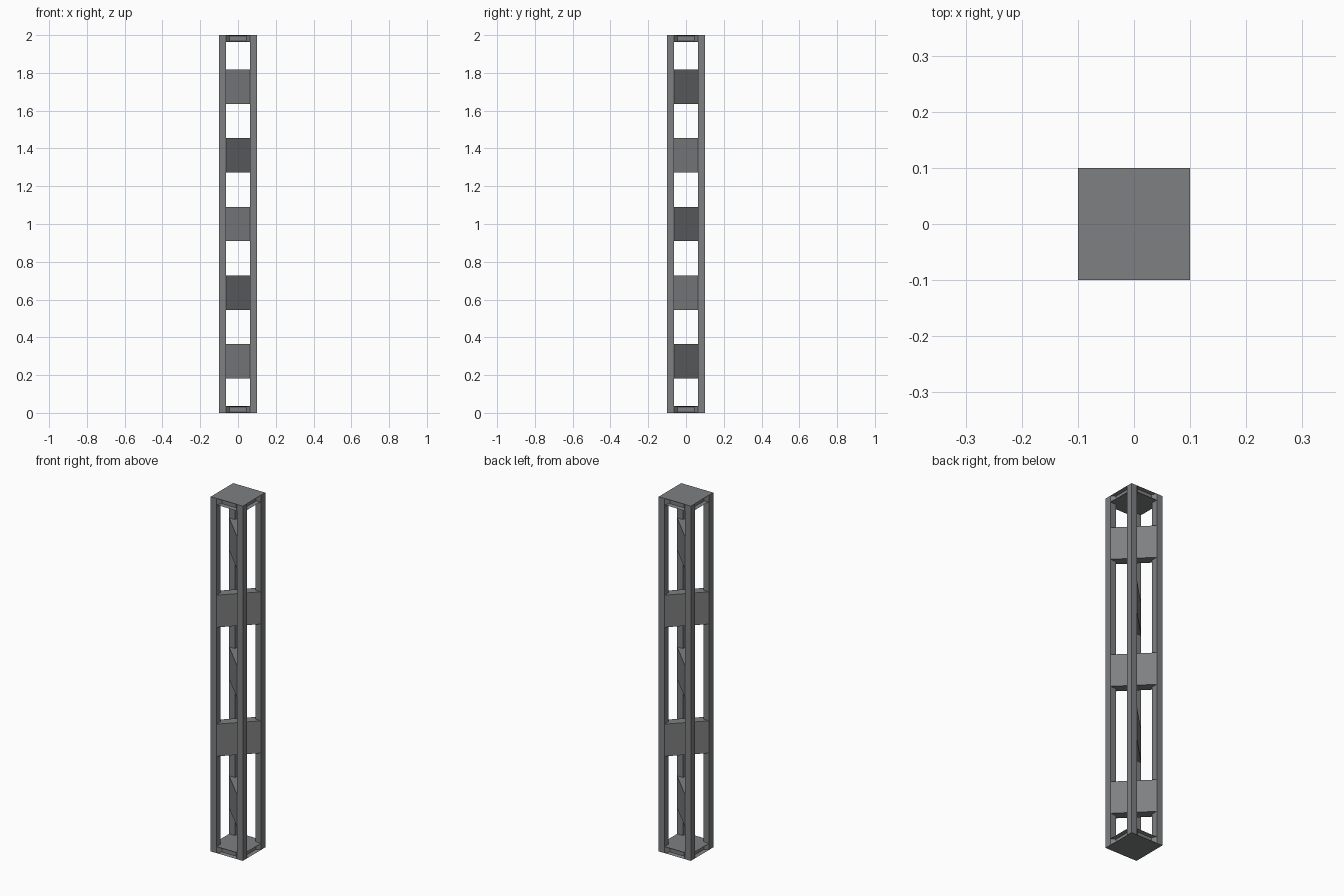
import bpy, bmesh

if "Cube" in bpy.data.objects:
    bpy.data.objects.remove(bpy.data.objects["Cube"])

U = 2 / 11          # vertical module
H = 0.1             # half width of the column
P = 0.0364          # post width and cap thickness
I = H - P           # inner edge of the posts

steel = bpy.data.materials.new("steel_grey")
steel.diffuse_color = (0.21, 0.215, 0.22, 1)
steel.use_nodes = True
steel.node_tree.nodes["Principled BSDF"].inputs["Base Color"].default_value = steel.diffuse_color


def finish(bm, name):
    bmesh.ops.recalc_face_normals(bm, faces=bm.faces)
    me = bpy.data.meshes.new(name)
    bm.to_mesh(me)
    bm.free()
    me.materials.append(steel)
    ob = bpy.data.objects.new(name, me)
    bpy.context.collection.objects.link(ob)
    return ob


def prism(name, outline, z0, z1):
    bm = bmesh.new()
    face = bm.faces.new([bm.verts.new((x, y, z0)) for x, y in outline])
    new = bmesh.ops.extrude_face_region(bm, geom=[face])["geom"]
    verts = [v for v in new if isinstance(v, bmesh.types.BMVert)]
    bmesh.ops.translate(bm, verts=verts, vec=(0, 0, z1 - z0))
    return finish(bm, name)


# Four corner posts
for sx in (-1, 1):
    for sy in (-1, 1):
        prism("corner_post", [(sx * I, sy * I), (sx * H, sy * I),
                              (sx * H, sy * H), (sx * I, sy * H)], 0, 2)

# Thick diagonal webs, alternating between the two diagonals
for k in range(5):
    s = -1 if k % 2 == 0 else 1
    # ends meet the free corners of the square posts
    outline = [(-H, -I), (-I, -H), (H, I), (I, H)]
    prism("diagonal_web", [(x, s * y) for x, y in outline],
          (2 * k + 1) * U, (2 * k + 2) * U)

# End caps with bevelled recesses between the posts
for name, z in (("bottom_cap", 0), ("top_cap", 2 - P)):
    bm = bmesh.new()
    # cross-shaped outline so each side panel spans the gap between posts
    pts = [(-I, -H), (I, -H), (I, -I), (H, -I), (H, I), (I, I),
           (I, H), (-I, H), (-I, I), (-H, I), (-H, -I), (-I, -I)]
    face = bm.faces.new([bm.verts.new((x, y, z)) for x, y in pts])
    new = bmesh.ops.extrude_face_region(bm, geom=[face])["geom"]
    bmesh.ops.translate(bm, vec=(0, 0, P),
                        verts=[v for v in new if isinstance(v, bmesh.types.BMVert)])
    bmesh.ops.recalc_face_normals(bm, faces=bm.faces)
    sides = [f for f in bm.faces if abs(f.normal.z) < 0.5
             and max(map(abs, f.calc_center_median()[:2])) > H - 0.001]
    outward = {f: f.normal.copy() for f in sides}
    for f in sides:
        bmesh.ops.inset_individual(bm, faces=[f], thickness=0.006)
        # narrow the panel and push it inwards
        c = f.calc_center_median()
        for v in f.verts:
            for a in (0, 1):
                if abs(outward[f][a]) < 0.5:
                    v.co[a] = c[a] + (v.co[a] - c[a]) * 0.75
            v.co -= outward[f] * 0.02
    finish(bm, name)
